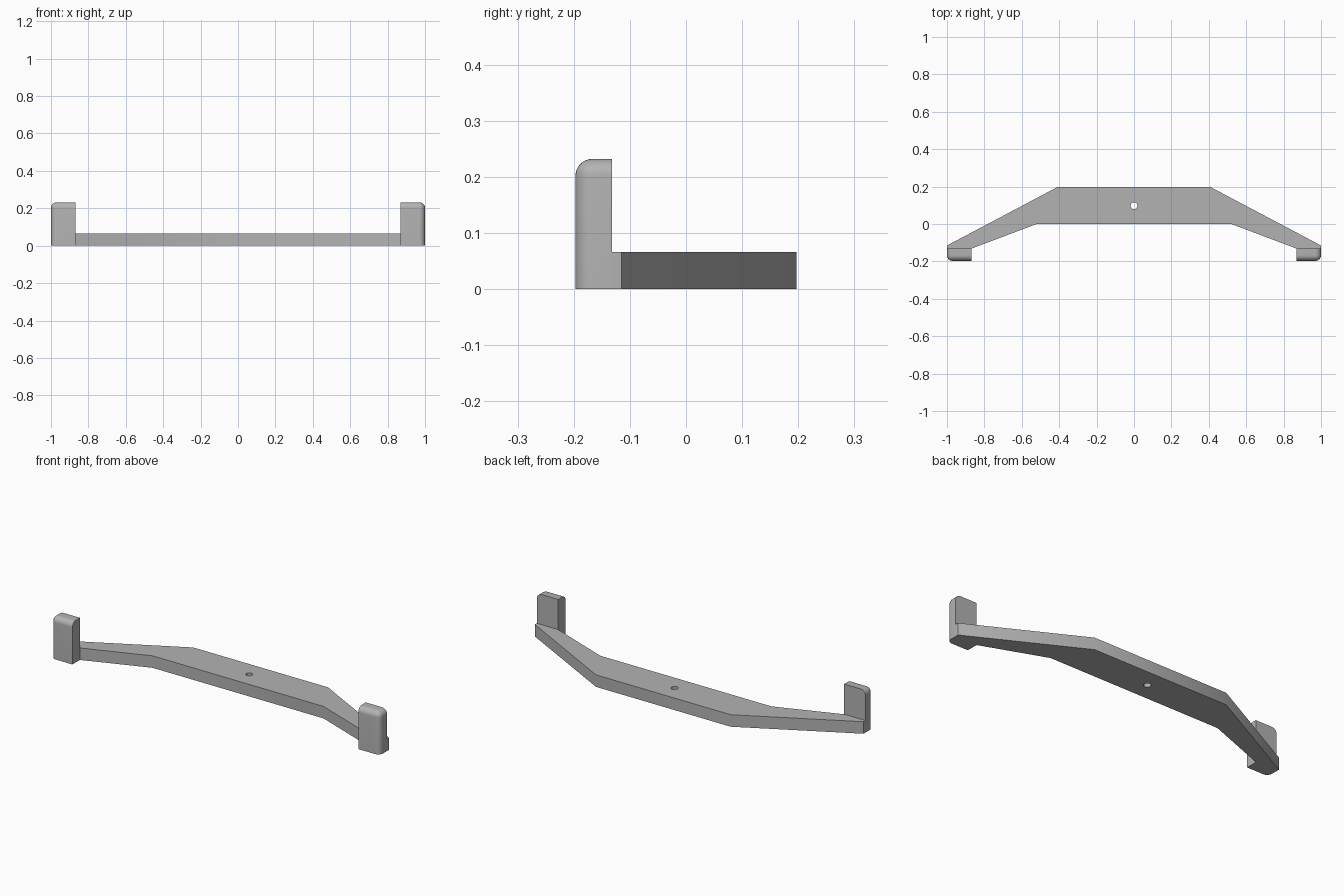
import bpy
import bmesh
from math import sin, cos, pi, radians

cube = bpy.data.objects.get("Cube")
if cube:
    bpy.data.objects.remove(cube, do_unlink=True)

BEAM_HEIGHT = 0.066
TAB_HEIGHT = 0.232
TAB_BACK, TAB_FRONT = -0.132, -0.197
TAB_INNER = 0.87
ROUND = 0.03
HOLE_Y, HOLE_R = 0.098, 0.018

grey = bpy.data.materials.new("plain grey")
grey.use_nodes = True
colour = (0.45, 0.45, 0.45, 1)
grey.diffuse_color = colour
grey.node_tree.nodes["Principled BSDF"].inputs["Base Color"].default_value = colour


def extrude_outline(points, height):
    """Solid prism standing on z = 0."""
    bm = bmesh.new()
    base = bm.faces.new([bm.verts.new((x, y, 0)) for x, y in points])
    top = bmesh.ops.extrude_face_region(bm, geom=[base], use_keep_orig=True)["geom"]
    for v in top:
        if isinstance(v, bmesh.types.BMVert):
            v.co.z = height
    bmesh.ops.recalc_face_normals(bm, faces=bm.faces[:])
    return bm


def mirrored_object(name, bm):
    """Turn a left half into a smooth-shaded object mirrored across x."""
    mesh = bpy.data.meshes.new(name)
    bm.to_mesh(mesh)
    bm.free()
    mesh.materials.append(grey)
    obj = bpy.data.objects.new(name, mesh)
    bpy.context.collection.objects.link(obj)
    bpy.ops.object.select_all(action="DESELECT")
    obj.select_set(True)
    bpy.context.view_layer.objects.active = obj
    bpy.ops.object.shade_smooth_by_angle(angle=radians(30))
    mirror = obj.modifiers.new("mirror", "MIRROR")
    mirror.use_clip = True
    return obj


# Bent beam, with half of the screw hole in its middle edge
steps = 16
hole = [(HOLE_R * sin(pi * i / steps), HOLE_Y - HOLE_R * cos(pi * i / steps))
        for i in range(steps + 1)]
hole[0], hole[-1] = (0, HOLE_Y - HOLE_R), (0, HOLE_Y + HOLE_R)
outline = [(0, 0.197), (0.41, 0.197), (1, -0.115), (1, TAB_BACK),
           (TAB_INNER, TAB_BACK), (0.52, 0), (0, 0)]
beam = extrude_outline(outline + hole, BEAM_HEIGHT)
seam = [f for f in beam.faces if all(abs(v.co.x) < 1e-5 for v in f.verts)]
bmesh.ops.delete(beam, geom=seam, context="FACES")
mirrored_object("beam", beam)

# Upright end tabs, rounded on the front, outer and top edges of one corner
tab = extrude_outline([(TAB_INNER, TAB_FRONT), (1, TAB_FRONT),
                       (1, TAB_BACK), (TAB_INNER, TAB_BACK)], TAB_HEIGHT)
corner = max(tab.verts, key=lambda v: v.co.x - v.co.y + v.co.z)
bmesh.ops.bevel(tab, geom=list(corner.link_edges), offset=ROUND,
                segments=8, profile=0.5, affect="EDGES")
mirrored_object("end_tabs", tab)
